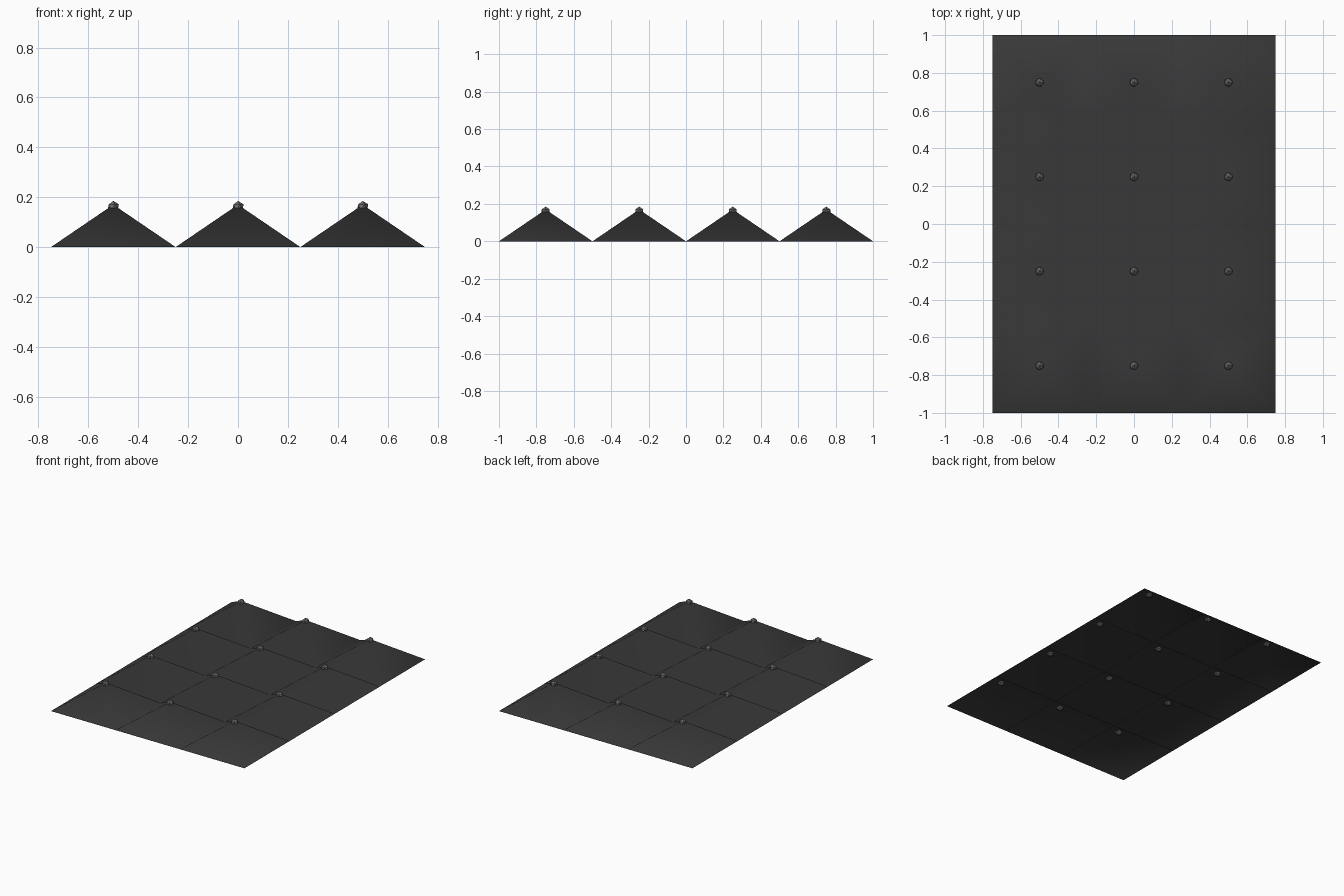
import bpy, bmesh
from mathutils import Matrix

if "Cube" in bpy.data.objects:
    bpy.data.objects.remove(bpy.data.objects["Cube"])

NX, NY, CELL, PEAK = 3, 4, 0.5, 0.17


def material(name, rgb):
    m = bpy.data.materials.new(name)
    m.diffuse_color = (*rgb, 1)
    m.use_nodes = True
    m.node_tree.nodes["Principled BSDF"].inputs["Base Color"].default_value = m.diffuse_color
    return m


def add_object(name, bm, mat):
    me = bpy.data.meshes.new(name)
    bm.to_mesh(me)
    bm.free()
    me.materials.append(mat)
    ob = bpy.data.objects.new(name, me)
    bpy.context.collection.objects.link(ob)
    return ob


dark = material("charcoal", (0.04, 0.04, 0.04))
knob = material("warm grey", (0.16, 0.14, 0.14))

# Open sheet of welded, smooth-shaded pyramids
bm = bmesh.new()
bmesh.ops.create_grid(bm, x_segments=NX, y_segments=NY, size=1,
                      matrix=Matrix.Diagonal((NX * CELL / 2, NY * CELL / 2, 1, 1)))
peaks = bmesh.ops.poke(bm, faces=bm.faces[:])["verts"]
for v in peaks:
    v.co.z = PEAK
tips = [v.co.copy() for v in peaks]
for f in bm.faces:
    f.smooth = True
add_object("pyramid_sheet", bm, dark)

# Small faceted knob on every peak
bm = bmesh.new()
for p in tips:
    p.z = 0.16
    bmesh.ops.create_icosphere(bm, subdivisions=1, radius=0.025,
                               matrix=Matrix.Translation(p))
add_object("peak_knobs", bm, knob)
